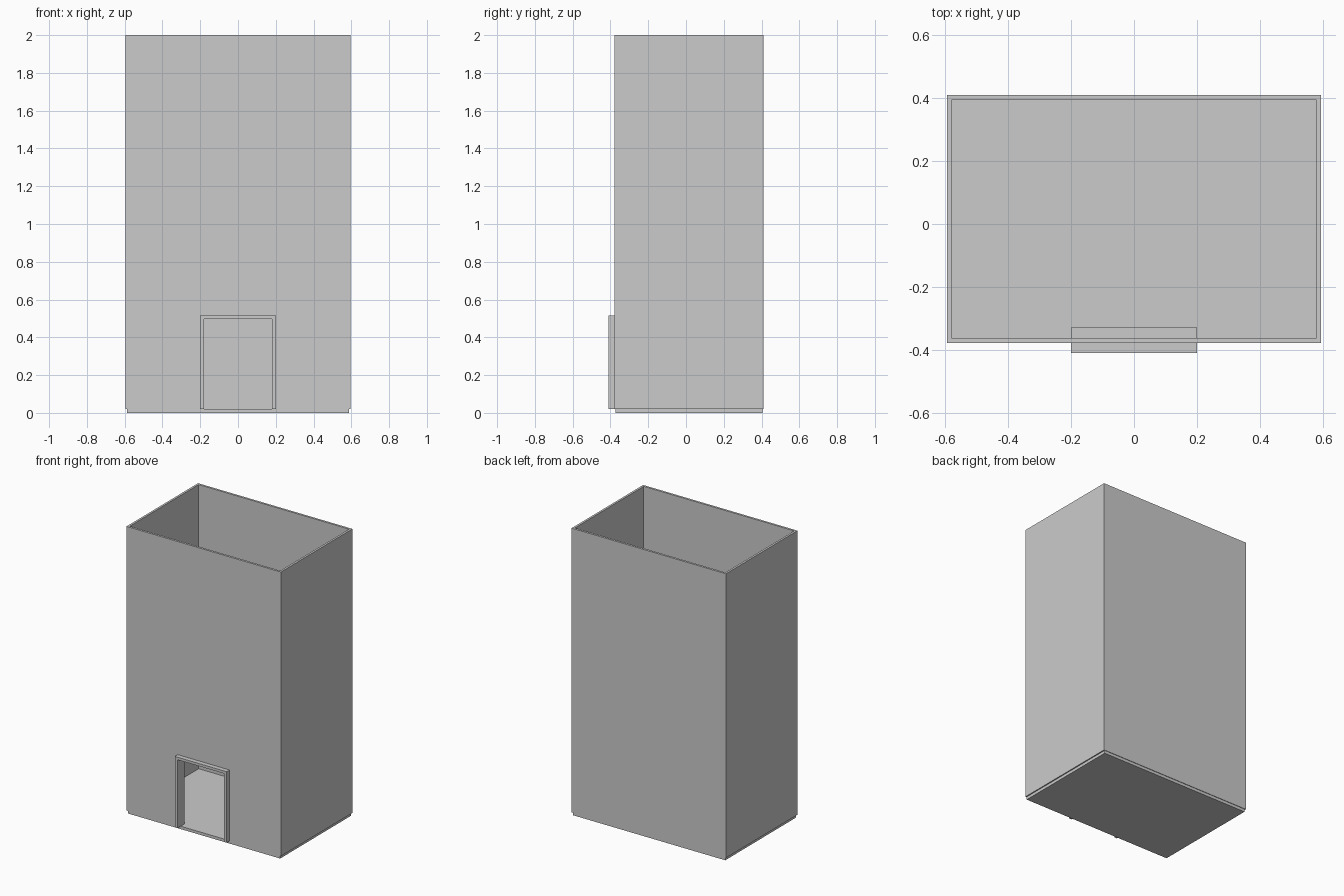
import bpy, bmesh

if "Cube" in bpy.data.objects:
    bpy.data.objects.remove(bpy.data.objects["Cube"])

X, Y0, Y1 = 0.595, -0.378, 0.41      # outer wall limits
Z0, Z1 = 0.02, 2.0                   # wall bottom and top
T = 0.015                            # wall thickness


def finish(name, bm):
    bmesh.ops.recalc_face_normals(bm, faces=bm.faces)
    me = bpy.data.meshes.new(name)
    bm.to_mesh(me)
    bm.free()
    ob = bpy.data.objects.new(name, me)
    bpy.context.collection.objects.link(ob)
    return ob


def box(name, lo, hi):
    bm = bmesh.new()
    bmesh.ops.create_cube(bm, size=1)
    for v in bm.verts:
        v.co = [(a + b) / 2 + c * (b - a) for a, b, c in zip(lo, hi, v.co)]
    return finish(name, bm)


def front_profile(name, points, y0, y1):
    """Extrude an x-z outline along y."""
    bm = bmesh.new()
    face = bm.faces.new([bm.verts.new((x, y0, z)) for x, z in points])
    ext = bmesh.ops.extrude_face_region(bm, geom=[face])
    verts = [g for g in ext["geom"] if isinstance(g, bmesh.types.BMVert)]
    bmesh.ops.translate(bm, verts=verts, vec=(0, y1 - y0, 0))
    return finish(name, bm)


def rectangle(inset):
    x, a, b = X - inset, Y0 + inset, Y1 - inset
    return [(-x, a), (x, a), (x, b), (-x, b)]


# Four-sided open tube of walls
bm = bmesh.new()
rings = [[bm.verts.new((x, y, z)) for x, y in rectangle(inset)]
         for inset, z in ((0, Z0), (0, Z1), (T, Z1), (T, Z0))]
for r in range(4):
    a, b = rings[r], rings[(r + 1) % 4]
    for i in range(4):
        j = (i + 1) % 4
        bm.faces.new((a[i], a[j], b[j], b[i]))
walls = finish("walls", bm)

# Doorway cut through the front wall
cutter = box("doorway_cutter", (-0.19, -0.5, -0.1), (0.19, -0.2, 0.508))
cutter.hide_render = True
mod = walls.modifiers.new("doorway", "BOOLEAN")
mod.operation = "DIFFERENCE"
mod.solver = "EXACT"
mod.object = cutter
bpy.context.view_layer.objects.active = walls
bpy.ops.object.modifier_apply(modifier=mod.name)
bpy.data.objects.remove(cutter)

# Door frame without a sill
front_profile("door_frame",
              [(-0.2, Z0), (-0.2, 0.515), (0.2, 0.515), (0.2, Z0),
               (0.18, Z0), (0.18, 0.497), (-0.18, 0.497), (-0.18, Z0)],
              -0.41, -0.33)

# Floor slab, slightly narrower than the walls
box("floor", (-0.587, Y0 + 0.004, 0), (0.587, Y1 - 0.004, Z0))
